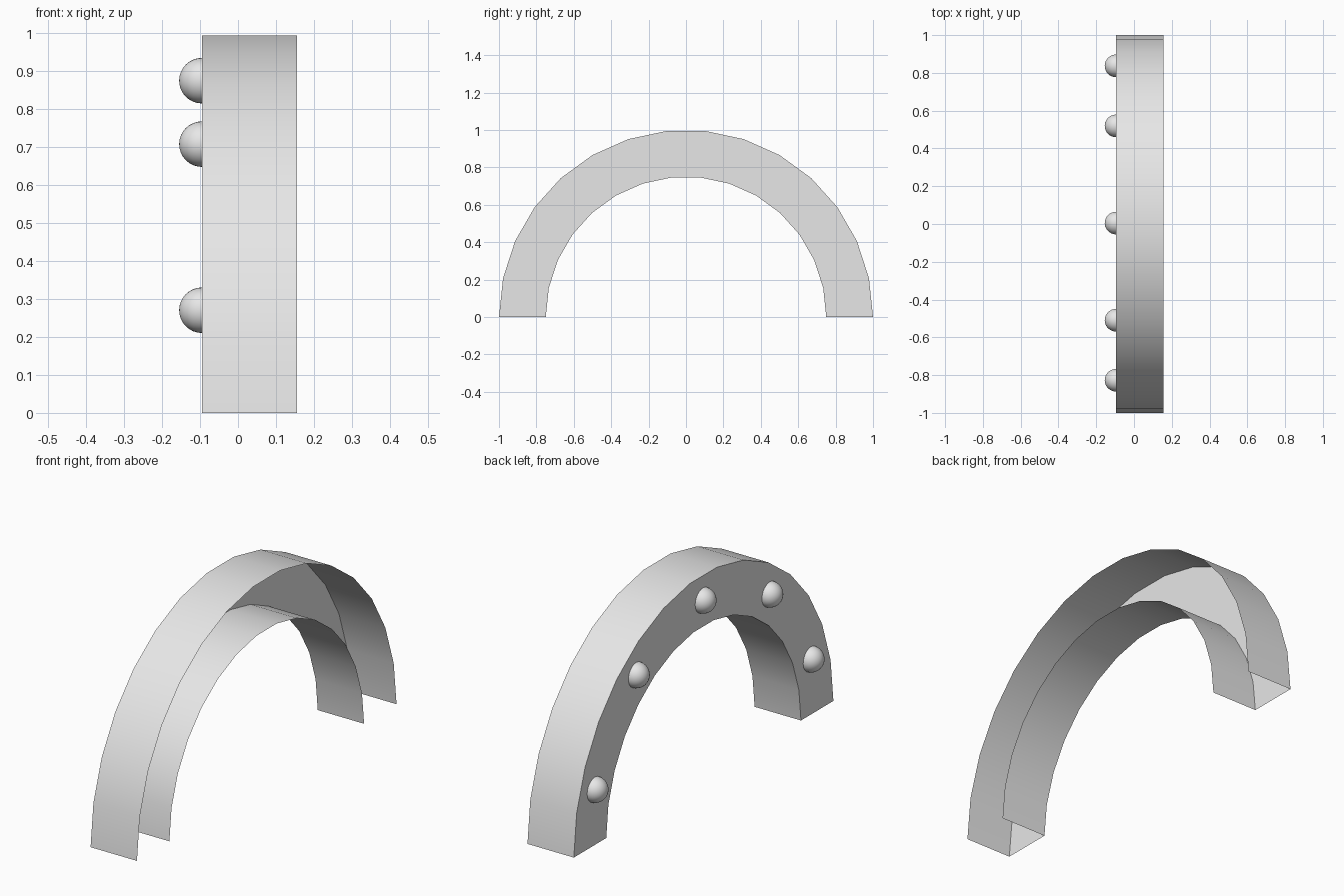
import bpy, bmesh
from math import cos, sin, radians
from mathutils import Matrix

cube = bpy.data.objects.get("Cube")
if cube:
    bpy.data.objects.remove(cube, do_unlink=True)

OUTER, INNER = 1.0, 0.75
WALL_X, OPEN_X = -0.095, 0.155
SEGMENTS = 15

grey = bpy.data.materials.new("light grey")
grey.use_nodes = True
colour = (0.8, 0.8, 0.8, 1)
grey.diffuse_color = colour
grey.node_tree.nodes["Principled BSDF"].inputs["Base Color"].default_value = colour


def finish(name, bm):
    mesh = bpy.data.meshes.new(name)
    bm.to_mesh(mesh)
    bm.free()
    mesh.materials.append(grey)
    obj = bpy.data.objects.new(name, mesh)
    bpy.context.collection.objects.link(obj)
    bpy.ops.object.select_all(action='DESELECT')
    obj.select_set(True)
    bpy.context.view_layer.objects.active = obj
    bpy.ops.object.shade_smooth_by_angle(angle=radians(40))
    return obj


# Arch: thin U-shaped channel swept over a half circle, open on one side and at its feet
profile = [(OPEN_X, OUTER), (WALL_X, OUTER), (WALL_X, INNER), (OPEN_X, INNER)]
bm = bmesh.new()
rings = []
for i in range(SEGMENTS + 1):
    t = radians(180 * i / SEGMENTS)
    rings.append([bm.verts.new((x, r * cos(t), r * sin(t))) for x, r in profile])
for a, b in zip(rings, rings[1:]):
    for k in range(len(profile) - 1):
        bm.faces.new((a[k], a[k + 1], b[k + 1], b[k]))
finish("arch_channel", bm)

# Domes: five half spheres evenly spaced along the closed wall
DOME_RADIUS, DOME_RING = 0.06, 0.875
for n in range(5):
    t = radians(18 + 36 * n)
    bm = bmesh.new()
    bmesh.ops.create_uvsphere(bm, u_segments=32, v_segments=16, radius=DOME_RADIUS)
    below = [v for v in bm.verts if v.co.z < -0.001]
    bmesh.ops.delete(bm, geom=below, context='VERTS')
    place = Matrix.Translation((WALL_X, DOME_RING * cos(t) + 0.005, DOME_RING * sin(t)))
    bm.transform(place @ Matrix.Rotation(radians(-90), 4, 'Y'))
    finish(f"dome_{n + 1}", bm)
